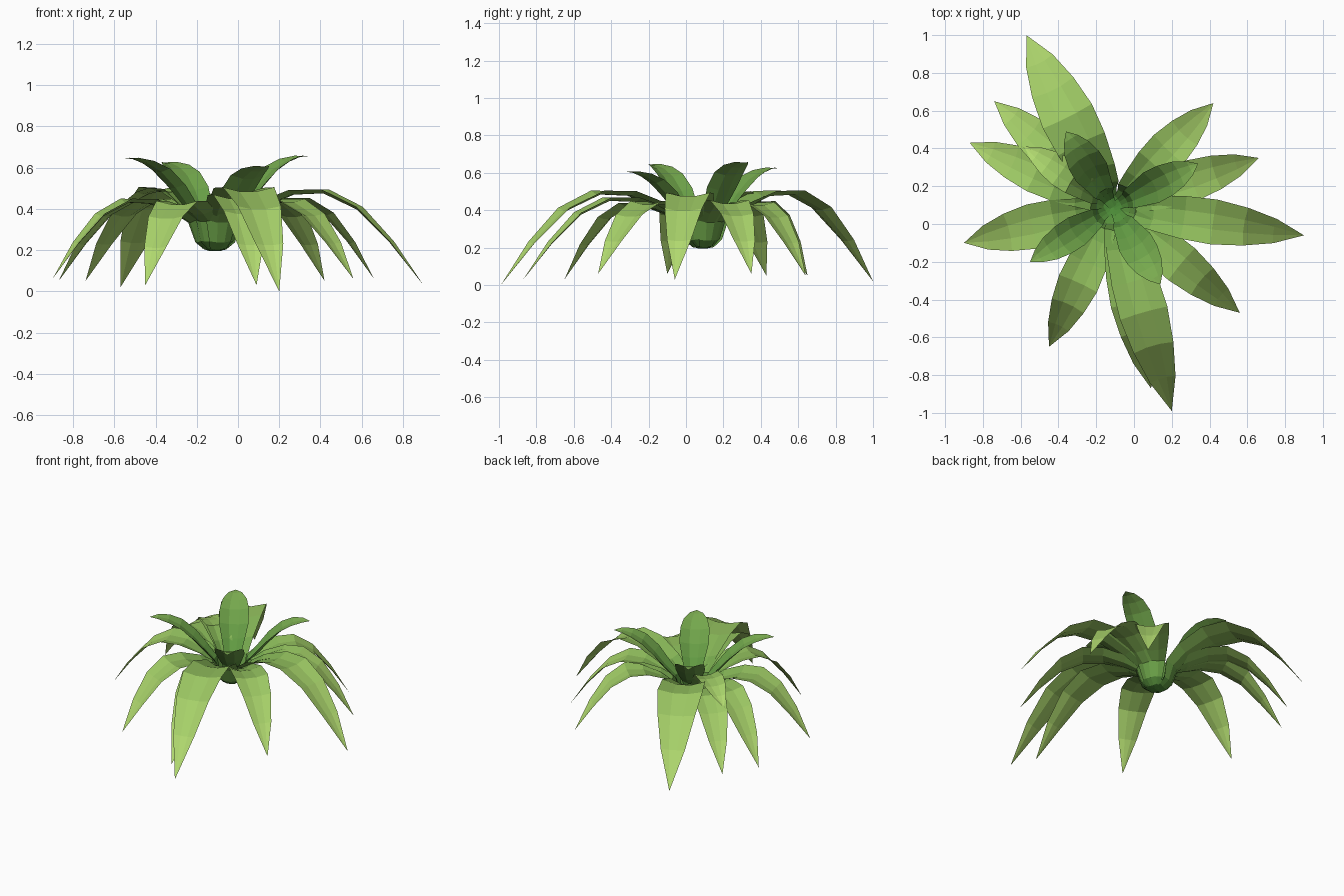
import bpy
from mathutils import Vector

if "Cube" in bpy.data.objects:
    bpy.data.objects.remove(bpy.data.objects["Cube"])

CX, CY = -0.11, 0.09          # crown of the plant
R0 = 0.14                     # radius where the blades leave the crown

# Green gradient from crown to leaf tip, one material per leaf segment
BASE, TIP = Vector((0.075, 0.27, 0.04)), Vector((0.44, 0.70, 0.16))
SEGS = 9


def gradient(name, strength):
    mats = []
    for i in range(SEGS):
        m = bpy.data.materials.new(f"{name}_{i}")
        t = strength * (i / (SEGS - 1)) ** 1.2
        m.diffuse_color = (*BASE.lerp(TIP, t), 1.0)
        m.use_nodes = True
        m.node_tree.nodes["Principled BSDF"].inputs["Base Color"].default_value = m.diffuse_color
        mats.append(m)
    return mats


outer_mats = gradient("outer_green", 1.0)
inner_mats = gradient("inner_green", 0.4)

# Shared base of every leaf: (radius, height, relative width, fold depth)
ROOT = [(0.0, 0.195, 0.22, 0.0), (0.05, 0.205, 0.32, 0.08),
        (0.09, 0.24, 0.42, 0.12), (0.12, 0.34, 0.60, 0.16)]
# Blade stations: (fraction of the remaining length, height fraction, width, fold)
ARCHED = [(0.08, 0.55, 0.76, 0.15), (0.27, 0.97, 0.95, 0.10), (0.45, 1.0, 1.0, 0.08),
          (0.64, 0.82, 0.84, 0.08), (0.82, 0.46, 0.54, 0.08), (1.0, 0.0, 0.0, 0.0)]
UPRIGHT = [(0.08, 0.30, 0.80, 0.17), (0.26, 0.56, 1.0, 0.15), (0.48, 0.81, 0.98, 0.12),
           (0.68, 0.94, 0.80, 0.10), (0.86, 1.0, 0.45, 0.08), (1.0, 1.0, 0.0, 0.0)]


def leaf(name, tip, width, peak, arched, jitter):
    tx, ty, tz = tip
    out = Vector((tx - CX, ty - CY, 0))
    length = out.length
    out.normalize()
    side = Vector((-out.y, out.x, 0))
    # slightly different root for each leaf so the bases overlap unevenly
    path = [(r * (1 - jitter), z + 0.1 * jitter, w, d) for r, z, w, d in ROOT]
    for f, h, w, d in (ARCHED if arched else UPRIGHT):
        if arched:
            # climb from the crown to the peak, then droop to the tip height
            z = 0.34 + (peak - 0.34) * (h - 0.1) / 0.9 if f < 0.5 else tz + (peak - tz) * h
        else:
            z = 0.34 + (tz - 0.34) * h
        path.append((R0 + (length - R0) * f, z, w, d))

    verts, faces = [], []
    for i, (r, z, w, d) in enumerate(path):
        c = Vector((CX, CY, z)) + out * r
        if w == 0:
            verts.append(c)
            break
        a, b = path[max(i - 1, 0)], path[i + 1]
        n = Vector((a[1] - b[1], b[0] - a[0])).normalized()
        up = out * n.x + Vector((0, 0, n.y))
        # four points across: raised edges and a flat middle strip
        for s, lift in ((-0.5, 1), (-0.17, 0), (0.17, 0), (0.5, 1)):
            verts.append(c + side * s * w * width + up * (lift - 0.5) * d * w * width)
    rows = len(path) - 1
    for i in range(rows):
        for k in range(3):
            p = i * 4 + k
            if i < rows - 1:
                faces.append((p, p + 4, p + 5, p + 1))
            else:
                faces.append((p, rows * 4, p + 1))
    mesh = bpy.data.meshes.new(name)
    mesh.from_pydata(verts, [], faces)
    for m in (outer_mats if arched else inner_mats):
        mesh.materials.append(m)
    for poly in mesh.polygons:
        poly.material_index = min(poly.index // 3, SEGS - 1)
    ob = bpy.data.objects.new(name, mesh)
    bpy.context.collection.objects.link(ob)


# Long drooping leaves: tip position, width, peak height
OUTER = [((-0.57, 1.00, 0.02), 0.29, 0.495), ((-0.74, 0.65, 0.05), 0.22, 0.44),
         ((-0.87, 0.43, 0.05), 0.22, 0.44), ((-0.90, -0.10, 0.06), 0.24, 0.44),
         ((-0.45, -0.65, 0.03), 0.22, 0.43), ((0.09, -0.87, 0.03), 0.24, 0.46),
         ((0.20, -0.99, 0.00), 0.26, 0.495), ((0.56, -0.47, 0.06), 0.22, 0.44),
         ((0.90, -0.06, 0.03), 0.24, 0.485), ((0.66, 0.35, 0.06), 0.22, 0.445),
         ((0.42, 0.64, 0.05), 0.22, 0.435), ((-0.58, 0.41, 0.39), 0.17, 0.495)]
for i, (tip, w, pk) in enumerate(OUTER):
    leaf(f"drooping_leaf_{i + 1}", tip, w, pk, True, 0.04 * (i % 3))

# Short upright leaves in the middle
INNER = [((-0.55, -0.20, 0.645), 0.17), ((0.14, -0.32, 0.605), 0.19),
         ((0.34, 0.32, 0.655), 0.18), ((-0.36, 0.49, 0.625), 0.19)]
for i, (tip, w) in enumerate(INNER):
    leaf(f"upright_leaf_{i + 1}", tip, w, 0, False, 0.12 + 0.03 * i)
